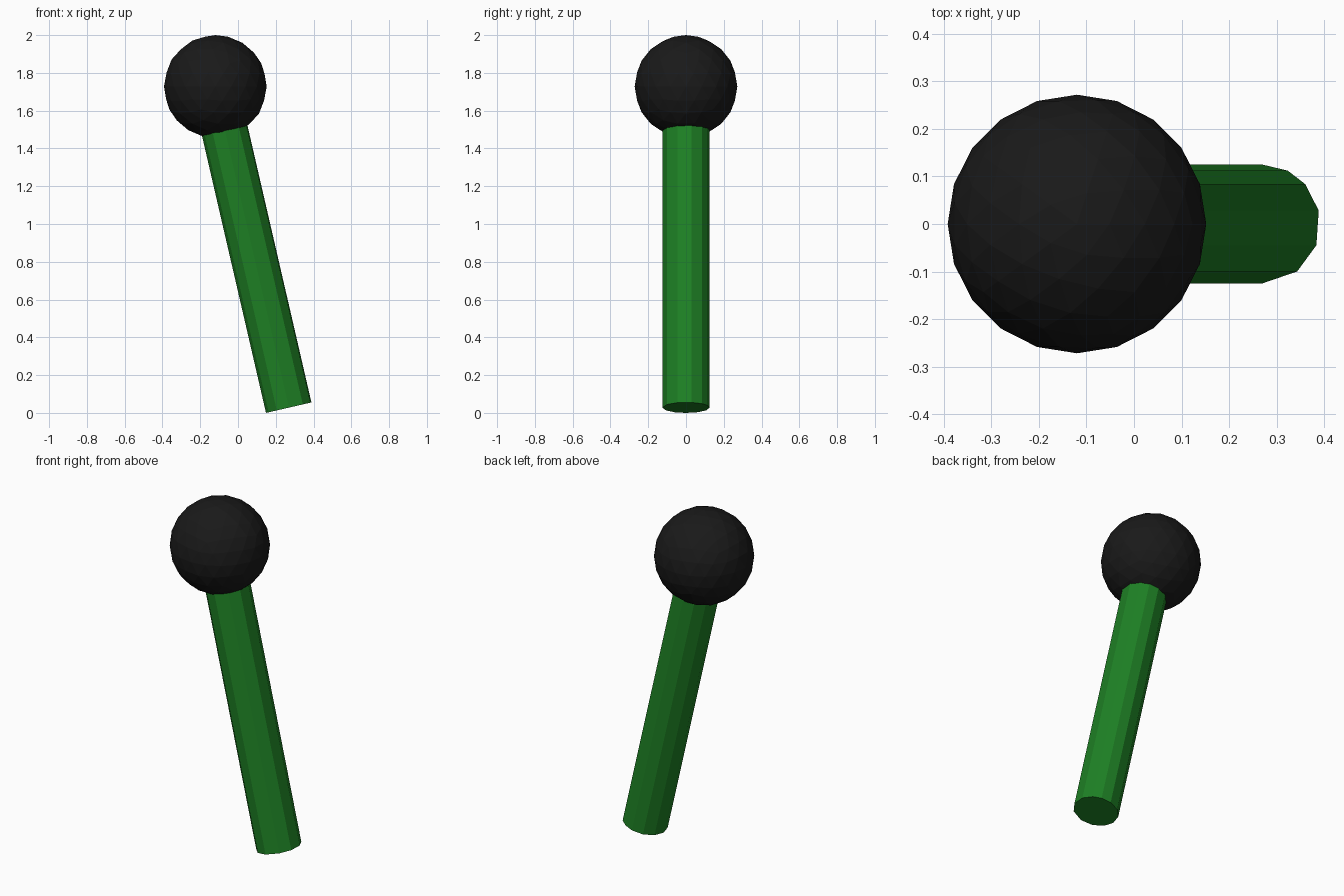
import bpy, bmesh
from math import radians, sin, cos
from mathutils import Matrix, Vector

if "Cube" in bpy.data.objects:
    bpy.data.objects.remove(bpy.data.objects["Cube"])

TILT = radians(-13)
BASE = Vector((0.27, 0, 0.028))
HEAD = Vector((-0.12, 0, 1.728))


def finish(name, bm, color):
    bmesh.ops.recalc_face_normals(bm, faces=bm.faces)
    mesh = bpy.data.meshes.new(name)
    bm.to_mesh(mesh)
    bm.free()
    mat = bpy.data.materials.new(name + "_colour")
    mat.diffuse_color = color
    mat.use_nodes = True
    mat.node_tree.nodes["Principled BSDF"].inputs["Base Color"].default_value = mat.diffuse_color
    mesh.materials.append(mat)
    obj = bpy.data.objects.new(name, mesh)
    bpy.context.collection.objects.link(obj)
    return obj


# Leaning faceted stick, its upper end buried in the ball
angles = [90, 64, 42, 13, -21, -53, -90, -122, -152, 180, 150, 120]
bm = bmesh.new()
ring = [bm.verts.new((0.125 * cos(radians(a)), 0.125 * sin(radians(a)), 0)) for a in angles]
face = bm.faces.new(ring)
top = bmesh.ops.extrude_face_region(bm, geom=[face], use_keep_orig=True)["geom"]
bmesh.ops.translate(bm, vec=(0, 0, 1.6),
                    verts=[v for v in top if isinstance(v, bmesh.types.BMVert)])
bm.transform(Matrix.Translation(BASE) @ Matrix.Rotation(TILT, 4, 'Y'))
finish("stick", bm, (0.013, 0.22, 0.018, 1))

# Low-poly ball on top
bm = bmesh.new()
bmesh.ops.create_icosphere(bm, subdivisions=3, radius=0.272)
bm.transform(Matrix.Translation(HEAD))
finish("ball", bm, (0.01, 0.01, 0.01, 1))
